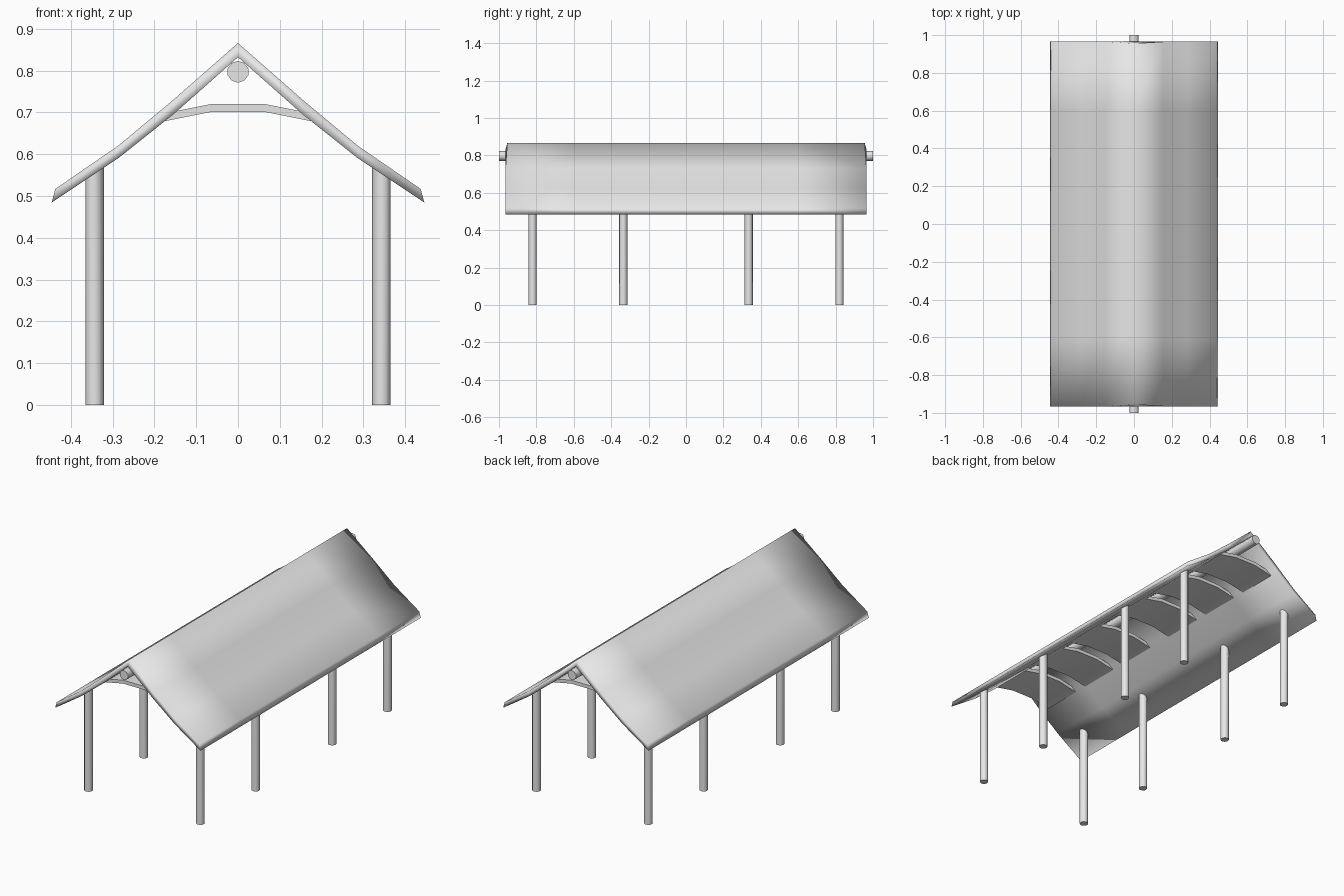
import bpy, bmesh, math

cube = bpy.data.objects.get("Cube")
if cube:
    bpy.data.objects.remove(cube, do_unlink=True)

grey = bpy.data.materials.new("light grey")
grey.use_nodes = True
grey.diffuse_color = (0.8, 0.8, 0.8, 1)
grey.node_tree.nodes["Principled BSDF"].inputs["Base Color"].default_value = (0.8, 0.8, 0.8, 1)


def finish(name, bm, angle=None):
    bmesh.ops.recalc_face_normals(bm, faces=bm.faces)
    mesh = bpy.data.meshes.new(name)
    bm.to_mesh(mesh)
    bm.free()
    mesh.materials.append(grey)
    obj = bpy.data.objects.new(name, mesh)
    bpy.context.collection.objects.link(obj)
    bpy.ops.object.select_all(action='DESELECT')
    obj.select_set(True)
    bpy.context.view_layer.objects.active = obj
    if angle is None:
        bpy.ops.object.shade_smooth()
    else:
        bpy.ops.object.shade_smooth_by_angle(angle=math.radians(angle))
    return obj


def mirrored(half):
    """Complete a centre-out profile across x = 0."""
    left = [(-x, z) for x, z in reversed(half) if x > 0]
    return left + half


def sheet(name, upper, lower, ys, angle=None):
    """Thick folded sheet between two profiles, running along y."""
    bm = bmesh.new()
    top, bottom = mirrored(upper), mirrored(lower)
    loop = top + bottom[::-1]
    rings = [[bm.verts.new((x, y, z)) for x, z in loop] for y in ys]
    n, m = len(loop), len(top)
    for a, b in zip(rings, rings[1:]):
        for i in range(n):
            j = (i + 1) % n
            bm.faces.new((a[i], a[j], b[j], b[i]))
    # End caps as one quad per profile segment
    for ring in (rings[0], rings[-1]):
        for i in range(m - 1):
            bm.faces.new((ring[i], ring[i + 1], ring[n - 2 - i], ring[n - 1 - i]))
    # Ridge top sits slightly back from the gable ends
    if name == "roof":
        for ring in (rings[0], rings[-1]):
            peak = max(ring, key=lambda v: v.co.z)
            peak.co.y *= 0.99
    return finish(name, bm, angle)


# Roof with a slight outward kick towards the eaves
roof_top = [(0, 0.866), (0.155, 0.73), (0.287, 0.62), (0.437, 0.517)]
roof_under = [(0, 0.832), (0.155, 0.695), (0.287, 0.59), (0.446, 0.484)]
sheet("roof", roof_top, roof_under, [-0.965, -0.6, 0, 0.6, 0.965])

# Broad arched ties under the ridge
tie_top = [(0.065, 0.72), (0.155, 0.702)]
tie_under = [(0.065, 0.701), (0.18, 0.678)]
for side in (-1, 1):
    for i in range(3):
        y = side * (0.19 + 0.305 * i)
        sheet(f"arched_tie_{'back' if side > 0 else 'front'}_{i + 1}",
              tie_top, tie_under, [y - 0.115, y + 0.115], 40)

# Ridge pole projecting past both gables
bm = bmesh.new()
bmesh.ops.create_cone(bm, cap_ends=True, segments=10, radius1=0.026, radius2=0.026, depth=2)
for v in bm.verts:
    x, y, z = v.co
    v.co = (x, z, 0.797 + y)
finish("ridge_pole", bm, 50)

# Round posts, their tops cut to the roof slope
for side, label in ((-1, "right"), (1, "left")):
    for i, y in enumerate((-0.82, -0.335, 0.335, 0.82)):
        bm = bmesh.new()
        bmesh.ops.create_cone(bm, cap_ends=True, segments=12, radius1=0.022, radius2=0.022, depth=1)
        for v in bm.verts:
            top = v.co.z > 0
            v.co.x += side * 0.343
            v.co.y += y
            v.co.z = 0.573 - 0.67 * (abs(v.co.x) - 0.321) if top else 0
        finish(f"post_{label}_{i + 1}", bm, 50)
